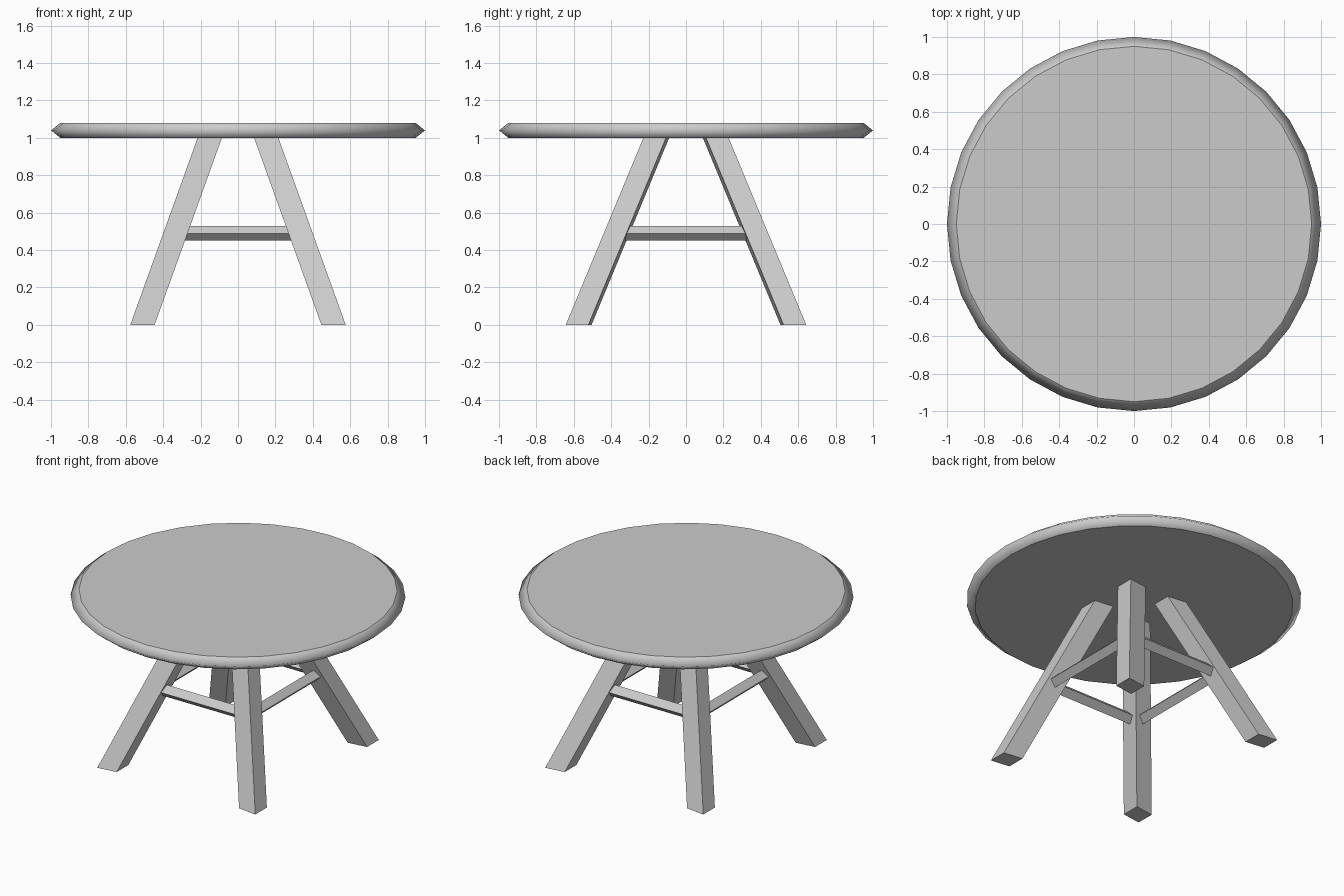
import bpy, bmesh, math
from mathutils import Vector

if "Cube" in bpy.data.objects:
    bpy.data.objects.remove(bpy.data.objects["Cube"])


def make_object(name, bm):
    bmesh.ops.recalc_face_normals(bm, faces=bm.faces)
    mesh = bpy.data.meshes.new(name)
    bm.to_mesh(mesh)
    bm.free()
    obj = bpy.data.objects.new(name, mesh)
    bpy.context.collection.objects.link(obj)
    return obj


def loft(name, rings, smooth_sides=False):
    """Skin a stack of equal-count closed rings and cap both ends."""
    bm = bmesh.new()
    loops = [[bm.verts.new(p) for p in ring] for ring in rings]
    n = len(loops[0])
    for a, b in zip(loops, loops[1:]):
        for i in range(n):
            j = (i + 1) % n
            bm.faces.new((a[i], a[j], b[j], b[i])).smooth = smooth_sides
    caps = [bm.faces.new(loops[0]), bm.faces.new(loops[-1])]
    for cap in caps:
        for e in cap.edges:
            e.smooth = False
    return make_object(name, bm)


# Round top with a pointed, softly shaded rim
SIDES = 32
loft("table_top",
     [[(r * math.cos(2 * math.pi * i / SIDES), r * math.sin(2 * math.pi * i / SIDES), z)
       for i in range(SIDES)]
      for r, z in ((0.95, 1.0), (1.0, 1.04), (0.95, 1.08))],
     smooth_sides=True)

# Splayed legs: slightly skewed foot section carried up the slope
FOOT = [(0.446, 0.505), (0.576, 0.522), (0.576, 0.643), (0.446, 0.626)]
RISE = Vector((-0.36, -0.415, 1.0))
for sx, side in ((-1, "left"), (1, "right")):
    for sy, end in ((-1, "front"), (1, "back")):
        foot = [Vector((x, y, 0)) for x, y in FOOT]
        rings = [[(p.x * sx, p.y * sy, p.z) for p in ring]
                 for ring in (foot, [p + RISE for p in foot])]
        loft(f"{end}_{side}_leg", rings)

# Square stretchers turned on edge, running between neighbouring legs
R, Z = 0.04, 0.49
DIAMOND = [(R, 0), (0, R), (-R, 0), (0, -R)]
for s, end, side in ((-1, "front", "left"), (1, "back", "right")):
    loft(f"{end}_stretcher",
         [[(x, s * 0.375 + a, Z + b) for a, b in DIAMOND] for x in (-0.29, 0.29)])
    loft(f"{side}_stretcher",
         [[(s * 0.342 + a, y, Z + b) for a, b in DIAMOND] for y in (-0.33, 0.33)])
